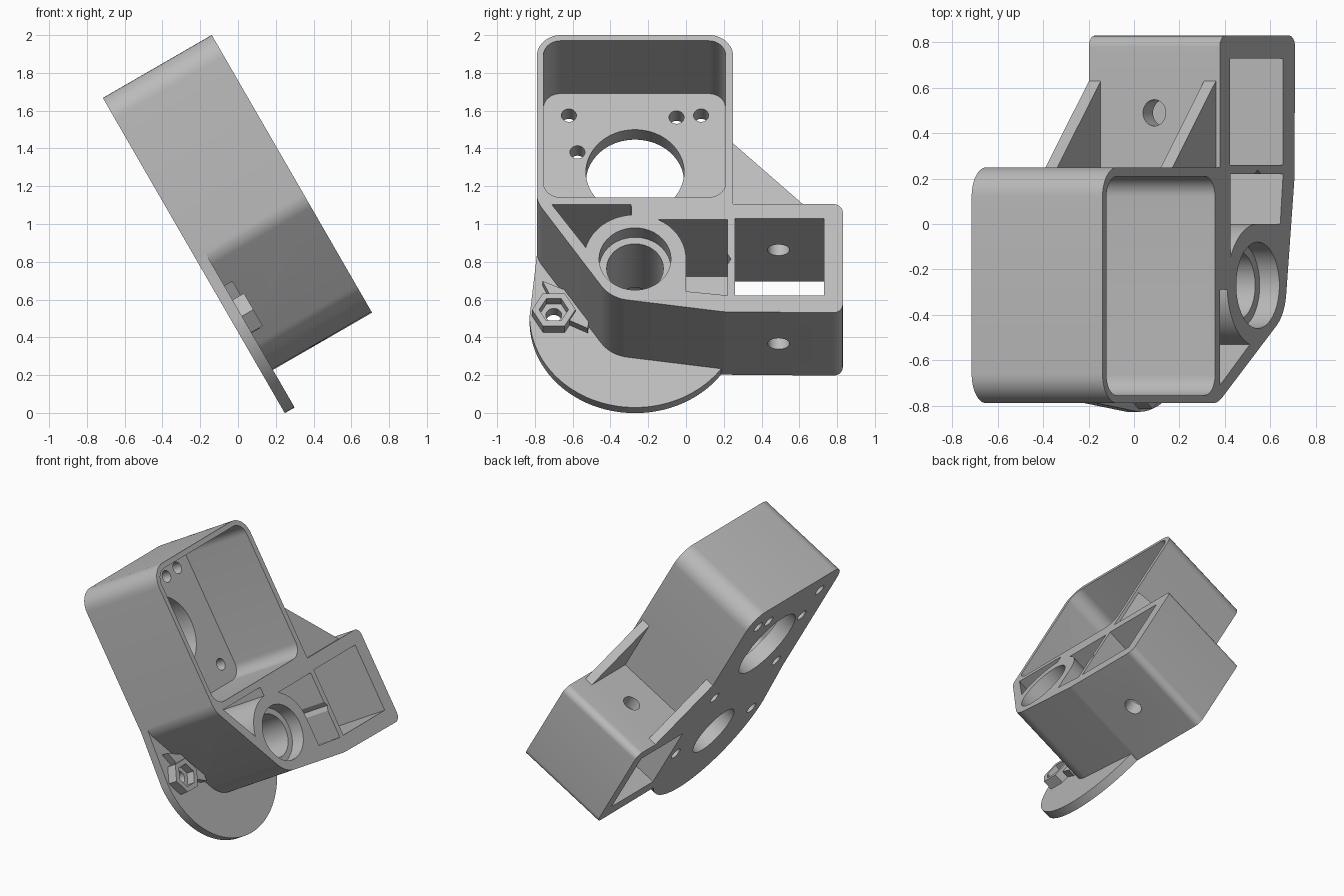
import bpy
import bmesh
from math import cos, sin, pi, radians
from mathutils import Matrix, Vector

if "Cube" in bpy.data.objects:
    bpy.data.objects.remove(bpy.data.objects["Cube"])

grey = bpy.data.materials.new("plain grey")
grey.use_nodes = True
grey.diffuse_color = (0.5, 0.5, 0.5, 1)
grey.node_tree.nodes["Principled BSDF"].inputs["Base Color"].default_value = (0.5, 0.5, 0.5, 1)

# Tilted working frame: u across (world y), v along the plate, w through its depth
tilt = radians(30)
U = Vector((0, 1, 0))
V = Vector((-sin(tilt), 0, cos(tilt)))
W = Vector((cos(tilt), 0, sin(tilt)))
FRAME = Matrix((U, V, W)).transposed().to_4x4()
FRAME.translation = W * 0.214
DEPTH, PLATE, FLOOR = 0.666, 0.06, 0.106
THROUGH = (-0.1, 0.8)
SHAFT = (-0.27, 0.433)
MOTOR = (-0.27, 1.287)


def arc(centre, r, start, end, n=48):
    steps = [radians(start + (end - start) * i / n) for i in range(n + 1)]
    return [(centre[0] + r * cos(a), centre[1] + r * sin(a)) for a in steps]


def circle(centre, r, n=64):
    return arc(centre, r, 0, 360, n)[:-1]


def rounded(corners, n=10):
    """Outline with each (u, v, radius) corner filleted."""
    out = []
    for i, (x, y, r) in enumerate(corners):
        p = Vector((x, y))
        if r == 0:
            out.append(p)
            continue
        a = (Vector(corners[i - 1][:2]) - p).normalized()
        b = (Vector(corners[(i + 1) % len(corners)][:2]) - p).normalized()
        half = a.angle(b) / 2
        c = p + (a + b).normalized() * (r / sin(half))
        t = r * cos(half) / sin(half)
        s, e = p + a * t - c, p + b * t - c
        total = s.angle(e)
        for k in range(n + 1):
            f = k / n
            out.append(c + (s * sin((1 - f) * total) + e * sin(f * total)) / sin(total))
    return out


def prism(name, outline, low, high):
    bm = bmesh.new()
    face = bm.faces.new([bm.verts.new((p[0], p[1], low)) for p in outline])
    top = bmesh.ops.extrude_face_region(bm, geom=[face])["geom"]
    moved = [g for g in top if isinstance(g, bmesh.types.BMVert)]
    bmesh.ops.translate(bm, verts=moved, vec=(0, 0, high - low))
    bmesh.ops.recalc_face_normals(bm, faces=bm.faces)
    mesh = bpy.data.meshes.new(name)
    bm.to_mesh(mesh)
    bm.free()
    mesh.materials.append(grey)
    ob = bpy.data.objects.new(name, mesh)
    bpy.context.collection.objects.link(ob)
    ob.matrix_world = FRAME
    return ob


def combine(target, tool, operation):
    mod = target.modifiers.new("combine", "BOOLEAN")
    mod.operation, mod.solver, mod.object = operation, "EXACT", tool
    bpy.context.view_layer.update()
    bpy.ops.object.select_all(action="DESELECT")
    bpy.context.view_layer.objects.active = target
    target.select_set(True)
    bpy.ops.object.modifier_apply(modifier=mod.name)
    bpy.data.objects.remove(tool)


def add(outline, low, high):
    combine(bracket, prism("addition", outline, low, high), "UNION")


def cut(outline, low=THROUGH[0], high=THROUGH[1]):
    combine(bracket, prism("cutter", outline, low, high), "DIFFERENCE")


# Main housing: motor box, shaft housing and mounting block
bracket = prism("bracket", rounded([
    (-0.79, 1.802, 0.13), (0.25, 1.802, 0.13), (0.25, 0.768, 0), (0.83, 0.768, 0.05),
    (0.83, 0.104, 0.05), (0.2, 0.11, 0.2), (-0.4, 0.195, 0.2), (-0.79, 0.785, 0.15)]), 0, DEPTH)

# Round base flange, its left edge running up into the housing
add(arc(SHAFT, 0.558, -180, 60, 80) + [(-0.5, 0.9), (-0.78, 0.9)], 0, PLATE)

# Two gussets between the motor box and the block
for low in (0, DEPTH - 0.08):
    add([(0.2, 1.15), (0.25, 1.15), (0.63, 0.768), (0.63, 0.74), (0.2, 0.74)], low, low + PLATE)

# Motor cavity with its opening and screw holes
cut(rounded([(-0.755, 1.767, 0.09), (0.21, 1.767, 0.09), (0.21, 0.81, 0.09), (-0.755, 0.81, 0.09)]), FLOOR)
cut(circle(MOTOR, 0.26))
screws = [(i * 0.35, j * 0.347) for i in (-1, 1) for j in (-1, 1)] + [(0.22, 0.335), (-0.305, 0.122)]
for du, dv in screws:
    cut(circle((MOTOR[0] + du, MOTOR[1] + dv), 0.04, 24))

# Pockets that leave a round boss about the shaft
cut([(-0.71, 0.765), (-0.29, 0.765)] + arc(SHAFT, 0.27, 94, 165, 20), PLATE)
cut([(0.22, 0.675), (0.22, 0.21), (0, 0.235)] + arc(SHAFT, 0.27, 0, 63, 20), PLATE)

# Shaft bore with a bearing seat at each end
cut(circle(SHAFT, 0.15))
cut(circle(SHAFT, 0.19), DEPTH - 0.1)
cut(circle(SHAFT, 0.19), THROUGH[0], 0.1)

# Hexagonal nut seats on the flange
add([(-0.76, 0.62), (-0.5, 0.5), (-0.52, 0.33), (-0.66, 0.4)], 0.03, 0.11)
for side, r in ((-1, 0.115), (1, 0.098)):
    seat = (SHAFT[0] + side * 0.43, SHAFT[1])
    add(circle(seat, r, 6), 0.03, 0.13)
    cut(circle(seat, 0.078, 6), 0.07)
    cut(circle(seat, 0.042, 24))

# Open pocket in the block
cut([(0.26, 0.68), (0.73, 0.68), (0.73, 0.21), (0.26, 0.21)])

# Cross hole through both walls of the block
drill = prism("cutter", circle((0, 0), 0.058, 32), -1.0, 0.2)
drill.matrix_world = FRAME @ Matrix.Translation((0.49, 0, DEPTH / 2)) @ Matrix.Rotation(pi / 2, 4, "X")
combine(bracket, drill, "DIFFERENCE")

bpy.ops.object.shade_smooth_by_angle(angle=radians(30))
